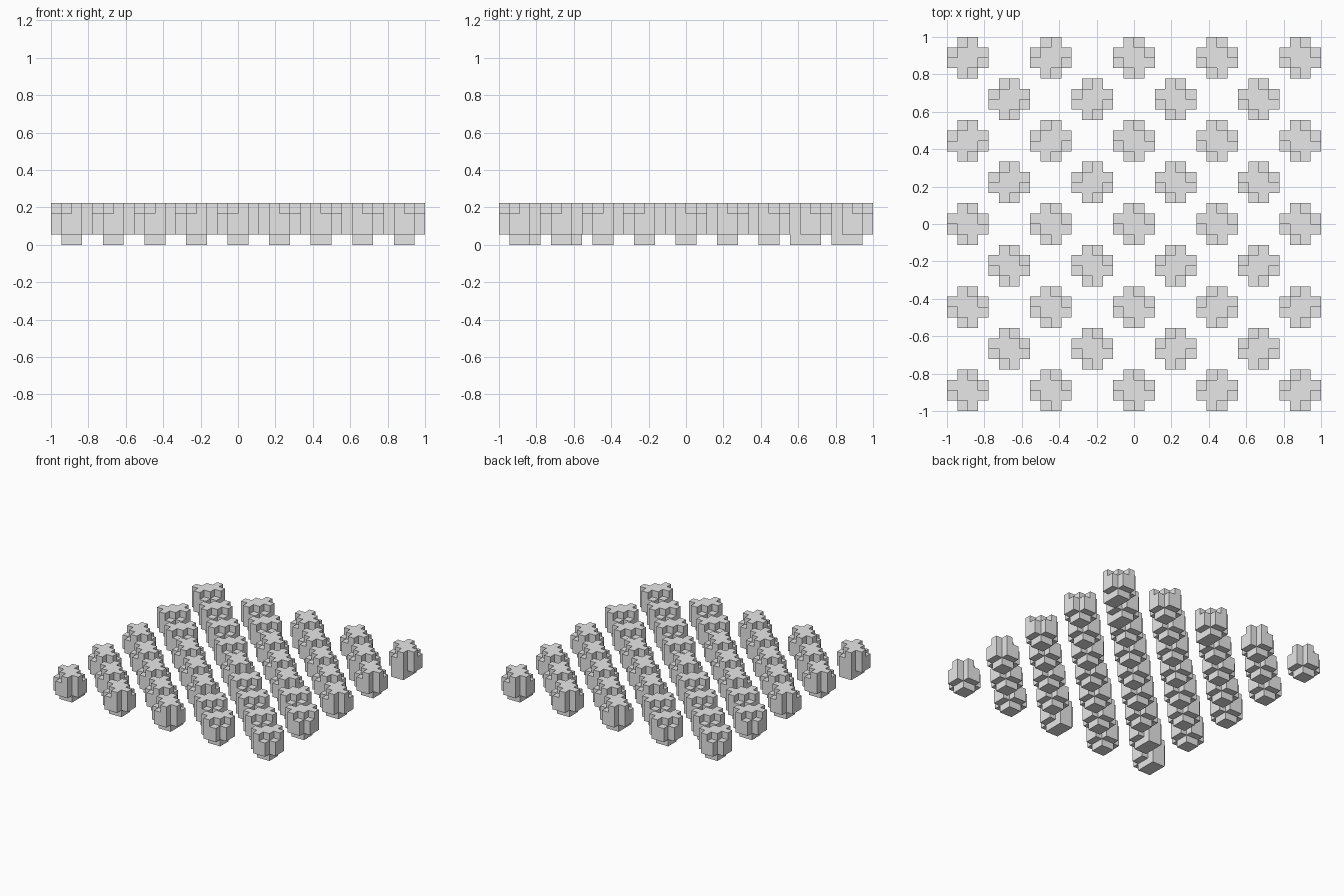
import bpy, bmesh
from mathutils import Vector

cube = bpy.data.objects.get("Cube")
if cube:
    bpy.data.objects.remove(cube, do_unlink=True)

U = 2 / 36           # one cell; each block is four cells wide and high
PITCH = 4 * U        # half the spacing between blocks in one row

grey = bpy.data.materials.new("light_grey")
grey.use_nodes = True
colour = (0.8, 0.8, 0.8, 1)
grey.diffuse_color = colour
grey.node_tree.nodes["Principled BSDF"].inputs["Base Color"].default_value = colour


def block_cells(foot):
    """Cells of a notched cross standing on a square foot."""
    core = (1, 2)
    cells = {(x, y, z) for x in range(4) for y in range(4) for z in range(4)
             if (x in core or y in core) and (z > 0 or (x in core and y in core))}
    # half of every arm is one step lower at the top
    cells -= {(2, 3, 3), (0, 1, 3), (1, 0, 3), (3, 2, 3)}
    # some blocks have one arm that reaches the ground
    if foot:
        cells |= {(x, 3 if foot > 0 else 0, 0) for x in core}
    return cells


def block_mesh(name, foot, mirrored):
    cells = block_cells(foot)
    if mirrored:
        cells = {(3 - x, y, z) for x, y, z in cells}
    bm = bmesh.new()
    for cell in cells:
        centre = Vector(cell) + Vector((-1.5, -1.5, 0.5))
        for axis in range(3):
            for sign in (-1, 1):
                n = Vector((0, 0, 0))
                n[axis] = sign
                near = tuple(int(c + d) for c, d in zip(cell, n))
                if near in cells:
                    continue
                a = Vector((0, 0, 0))
                a[(axis + 1) % 3] = 0.5
                b = n.cross(a)
                mid = centre + n / 2
                bm.faces.new([bm.verts.new((mid + p) * U)
                              for p in (-a - b, a - b, a + b, b - a)])
    bmesh.ops.remove_doubles(bm, verts=bm.verts, dist=U / 100)
    bmesh.ops.dissolve_limit(bm, angle_limit=0.01, verts=bm.verts, edges=bm.edges)
    mesh = bpy.data.meshes.new(name)
    bm.to_mesh(mesh)
    bm.free()
    mesh.materials.append(grey)
    return mesh


meshes = {(foot, flip): block_mesh("notched_block", foot, flip)
          for foot in (-1, 0, 1) for flip in (False, True)}

# blocks whose long foot points towards the middle, repeated by half-turn
long_feet = {(-4, -4), (0, -4), (-3, -3)}

# staggered field of blocks
for row in range(-4, 5):
    for col in range(-4, 5):
        if (row + col) % 2 or (row % 2) != (col % 2):
            continue
        foot = 0
        if (col, row) in long_feet:
            foot = 1
        elif (-col, -row) in long_feet:
            foot = -1
        block = bpy.data.objects.new("block", meshes[foot, col * row < 0])
        block.location = (col * PITCH, row * PITCH, 0)
        bpy.context.collection.objects.link(block)
